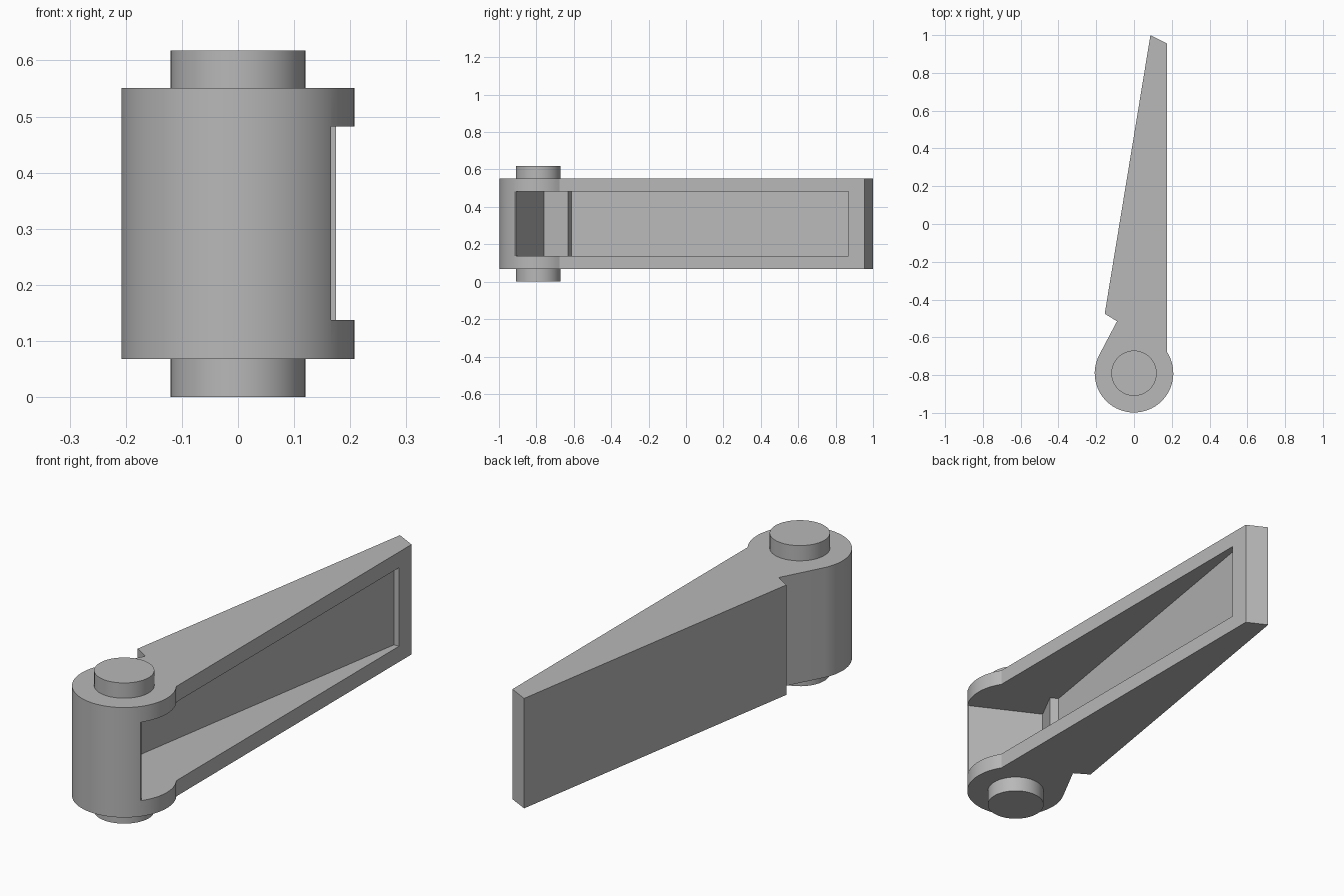
import bpy
import bmesh
from math import cos, sin, radians

cube = bpy.data.objects.get("Cube")
if cube:
    bpy.data.objects.remove(cube, do_unlink=True)

# Single flat grey
grey = bpy.data.materials.new("light_grey")
grey.use_nodes = True
colour = (0.48, 0.48, 0.48, 1)
grey.diffuse_color = colour
grey.node_tree.nodes["Principled BSDF"].inputs["Base Color"].default_value = colour

HINGE_Y = -0.79
DRUM_RADIUS, PEG_RADIUS = 0.208, 0.12
BASE, TOP, HEIGHT = 0.068, 0.551, 0.618
WALL = 0.069


def arc(radius, start, end, steps):
    """Points around the hinge axis, angles in degrees."""
    angles = [radians(start + (end - start) * i / steps) for i in range(steps + 1)]
    return [(radius * cos(a), HINGE_Y + radius * sin(a)) for a in angles]


def prism(name, outline, z0, z1):
    """Extrude a plan outline from z0 up to z1."""
    bm = bmesh.new()
    face = bm.faces.new([bm.verts.new((x, y, z0)) for x, y in outline])
    extruded = bmesh.ops.extrude_face_region(bm, geom=[face])["geom"]
    for v in extruded:
        if isinstance(v, bmesh.types.BMVert):
            v.co.z = z1
    bmesh.ops.recalc_face_normals(bm, faces=bm.faces)
    mesh = bpy.data.meshes.new(name)
    bm.to_mesh(mesh)
    bm.free()
    mesh.materials.append(grey)
    obj = bpy.data.objects.new(name, mesh)
    bpy.context.collection.objects.link(obj)
    return obj


def smooth(obj):
    bpy.ops.object.select_all(action="DESELECT")
    obj.select_set(True)
    bpy.context.view_layer.objects.active = obj
    bpy.ops.object.shade_smooth_by_angle(angle=radians(25))


# Hinge drum, neck, notch and tapering arm in one outline
outline = arc(DRUM_RADIUS, 152.6, 392.7, 48)
outline += [(0.175, 0.955), (0.087, 1.0), (-0.155, -0.475), (-0.09, -0.515)]
arm = prism("hinge_arm", outline, BASE, TOP)

# Hollow on the left side, following the outer wall at constant thickness
pocket = [(0.3, -0.918), (0.3, 0.868), (0.151, 0.868), (-0.092, -0.613),
          (-0.059, -0.632), (-0.126, -0.76), (0.166, -0.908), (0.166, -0.918)]
cutter = prism("pocket_cutter", pocket, BASE + WALL, TOP - WALL)
cutter.hide_render = True

cut = arm.modifiers.new("pocket", "BOOLEAN")
cut.operation = "DIFFERENCE"
cut.solver = "EXACT"
cut.object = cutter
bpy.context.view_layer.objects.active = arm
bpy.ops.object.modifier_apply(modifier=cut.name)
bpy.data.objects.remove(cutter, do_unlink=True)
smooth(arm)

# Pivot pegs above and below the drum
for name, z0, z1 in (("lower_peg", 0, BASE), ("upper_peg", TOP, HEIGHT)):
    smooth(prism(name, arc(PEG_RADIUS, 0, 352.5, 47), z0, z1))
